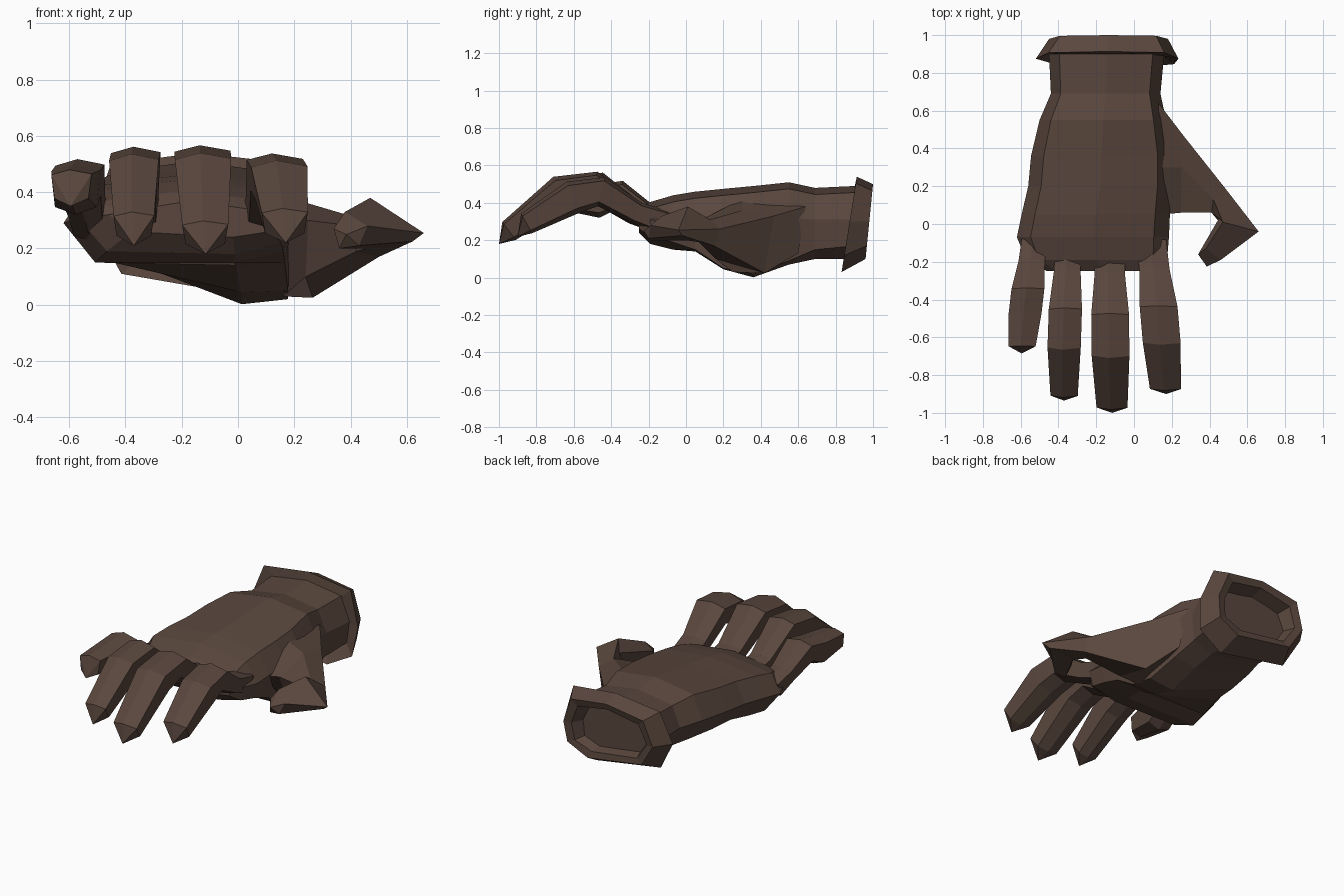
import bpy, bmesh
from mathutils import Vector

if "Cube" in bpy.data.objects:
    bpy.data.objects.remove(bpy.data.objects["Cube"])

leather = bpy.data.materials.new("brown_leather")
leather.diffuse_color = (0.1, 0.062, 0.047, 1)
leather.use_nodes = True
leather.node_tree.nodes["Principled BSDF"].inputs["Base Color"].default_value = leather.diffuse_color


def loft(name, rings, apex=None):
    """Skin a list of equal-length point rings, ends capped; optional pointed end."""
    bm = bmesh.new()
    vs = [[bm.verts.new(p) for p in r] for r in rings]
    n = len(vs[0])
    for a, b in zip(vs, vs[1:]):
        for i in range(n):
            j = (i + 1) % n
            bm.faces.new((a[i], a[j], b[j], b[i]))
    bm.faces.new(vs[0])
    if apex:
        tip = bm.verts.new(apex)
        for i in range(n):
            bm.faces.new((vs[-1][i], vs[-1][(i + 1) % n], tip))
    else:
        bm.faces.new(vs[-1])
    bmesh.ops.recalc_face_normals(bm, faces=bm.faces)
    me = bpy.data.meshes.new(name)
    bm.to_mesh(me)
    bm.free()
    me.materials.append(leather)
    ob = bpy.data.objects.new(name, me)
    bpy.context.collection.objects.link(ob)
    return ob


def hand_ring(y, xl, xr, zt, zm, zl, zb, zr, lean=0.0):
    """Eight-sided section, lowest near the thumb; lean tilts the ring in y."""
    w = xr - xl
    pts = [(xl + .09 * w, zt - .04), (xl + .5 * w, zt), (xr - .10 * w, zt - .035),
           (xr, zm), (xr - .03 * w, zr), (xl + .75 * w, zb),
           (xl + .14 * w, zl), (xl, zm)]
    return [(x, y + lean * (z - zm), z) for x, z in pts]


# Palm and wrist: y, left x, right x, then z of top, side, bottom left / middle / right
palm = [
    (.90, -.45, .16, .49, .31, .16, .10, .17),
    (.69, -.44, .14, .48, .31, .17, .10, .15),
    (.55, -.50, .17, .51, .32, .18, .07, .09),
    (.36, -.545, .20, .49, .32, .18, .002, .02),
    (.20, -.56, .20, .475, .31, .18, .045, .05),
    (.05, -.595, .19, .46, .30, .16, .14, .15),
    (-.07, -.62, .185, .44, .29, .15, .15, .19),
    (-.19, -.57, .175, .405, .31, .19, .18, .22),
    (-.25, -.46, .13, .37, .32, .26, .24, .26),
]
loft("palm", [hand_ring(*p) for p in palm])

# Flared cuff with a tapering hollow
cuff = [
    (.90, -.44, .15, .48, .30, .16, .11, .17, 0),
    (.875, -.52, .235, .54, .30, .11, .03, .12, .16),
    (.98, -.45, .18, .50, .30, .16, .10, .17, .10),
    (.97, -.40, .13, .46, .30, .19, .145, .19, .10),
    (.82, -.34, .06, .42, .30, .22, .19, .22, 0),
]
loft("cuff", [hand_ring(*c) for c in cuff])


def finger(name, x_base, x_mid, x_tip, y_tip, z_tip, hw, z_top):
    """Curled finger: rises from the knuckles, then bends down to a chamfered tip."""
    path = [(0, .29, .8, .07), (.20, .345, .8, .06), (.44, z_top - .085, 1, .08),
            (.63, z_top - .115, 1, .09), (.94, z_tip + .07, .82, .06)]
    cs = []
    for t, z, s, h in path:
        x = x_base + (x_mid - x_base) * min(t / .6, 1)
        if t > .6:
            x += (x_tip - x_mid) * (t - .6) / .4
        cs.append((Vector((x, -.10 + (y_tip + .10) * t, z)), hw * s, h))
    rings = []
    for i, (c, w, h) in enumerate(cs):
        d = cs[min(i + 1, len(cs) - 1)][0] - cs[max(i - 1, 0)][0]
        up = Vector((0, d.z, -d.y)).normalized()
        section = [(-1, .7), (-.1, 1), (1, .75), (.85, -.7), (0, -1), (-.85, -.7)]
        rings.append([c + Vector((u * w, 0, 0)) + up * (v * h) for u, v in section])
    loft(name, rings, (x_tip, y_tip, z_tip))


finger("index_finger", .09, .145, .17, -.90, .22, .10, .545)
finger("middle_finger", -.13, -.125, -.115, -1.0, .18, .10, .575)
finger("ring_finger", -.345, -.37, -.37, -.935, .21, .088, .57)
finger("little_finger", -.525, -.575, -.595, -.685, .35, .087, .525)

# Thumb: mound, web, middle joint, knuckle and inward-bent end
thumb = [
    [(.16, .60, .13), (.13, .64, .38), (.12, .30, .42), (.14, .05, .28), (.16, .25, .03)],
    [(.265, .42, .025), (.26, .47, .33), (.25, .30, .36), (.25, .06, .30), (.24, .16, .10)],
    [(.50, .15, .17), (.49, .18, .26), (.42, .13, .31), (.41, .06, .28), (.42, .07, .19)],
    [(.62, -.02, .225), (.66, -.04, .255), (.47, .01, .38), (.45, .03, .30), (.46, 0, .20)],
    [(.43, -.20, .21), (.46, -.19, .28), (.38, -.13, .33), (.34, -.16, .27), (.36, -.19, .20)],
]
loft("thumb", thumb, (.385, -.225, .25))
